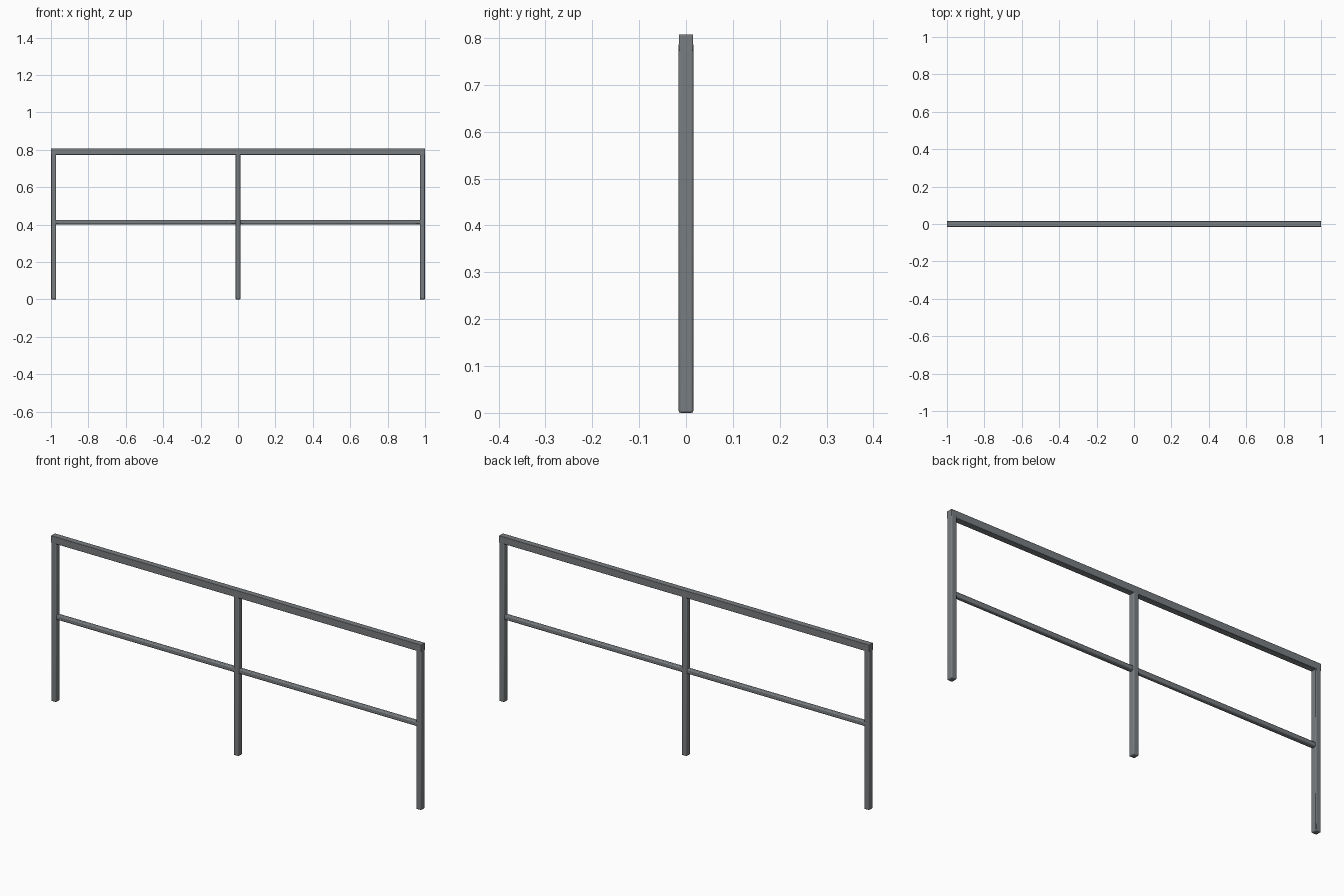
import bpy

cube = bpy.data.objects.get("Cube")
if cube:
    bpy.data.objects.remove(cube, do_unlink=True)

# Grey steel
steel = bpy.data.materials.new("grey_steel")
steel.use_nodes = True
colour = (0.19, 0.205, 0.215, 1)
steel.diffuse_color = colour
steel.node_tree.nodes["Principled BSDF"].inputs["Base Color"].default_value = colour


def bar(name, centre, size, bevel):
    """Straight bar with slightly rounded edges."""
    bpy.ops.mesh.primitive_cube_add(size=1, location=centre)
    ob = bpy.context.object
    ob.name = name
    ob.scale = size
    bpy.ops.object.transform_apply(location=False, rotation=False, scale=True)
    ob.data.materials.append(steel)
    mod = ob.modifiers.new("rounded_edges", "BEVEL")
    mod.width = bevel
    mod.segments = 2
    bpy.ops.object.shade_smooth_by_angle()
    return ob


# Upright posts, a hair proud of the rail
post_width, post_height = 0.028, 0.79
end_x = 1 - post_width / 2
for name, x in (("right_post", -end_x), ("middle_post", 0), ("left_post", end_x)):
    bar(name, (x, 0, post_height / 2), (post_width, 0.031, post_height), 0.004)

# Handrail along the top
bar("top_rail", (0, 0, 0.79), (2, 0.03, 0.035), 0.002)

# Thinner middle rail, one length per bay
for name, side in (("right_middle_rail", -1), ("left_middle_rail", 1)):
    bar(name, (side * end_x / 2, 0, 0.413), (end_x, 0.023, 0.023), 0.005)
